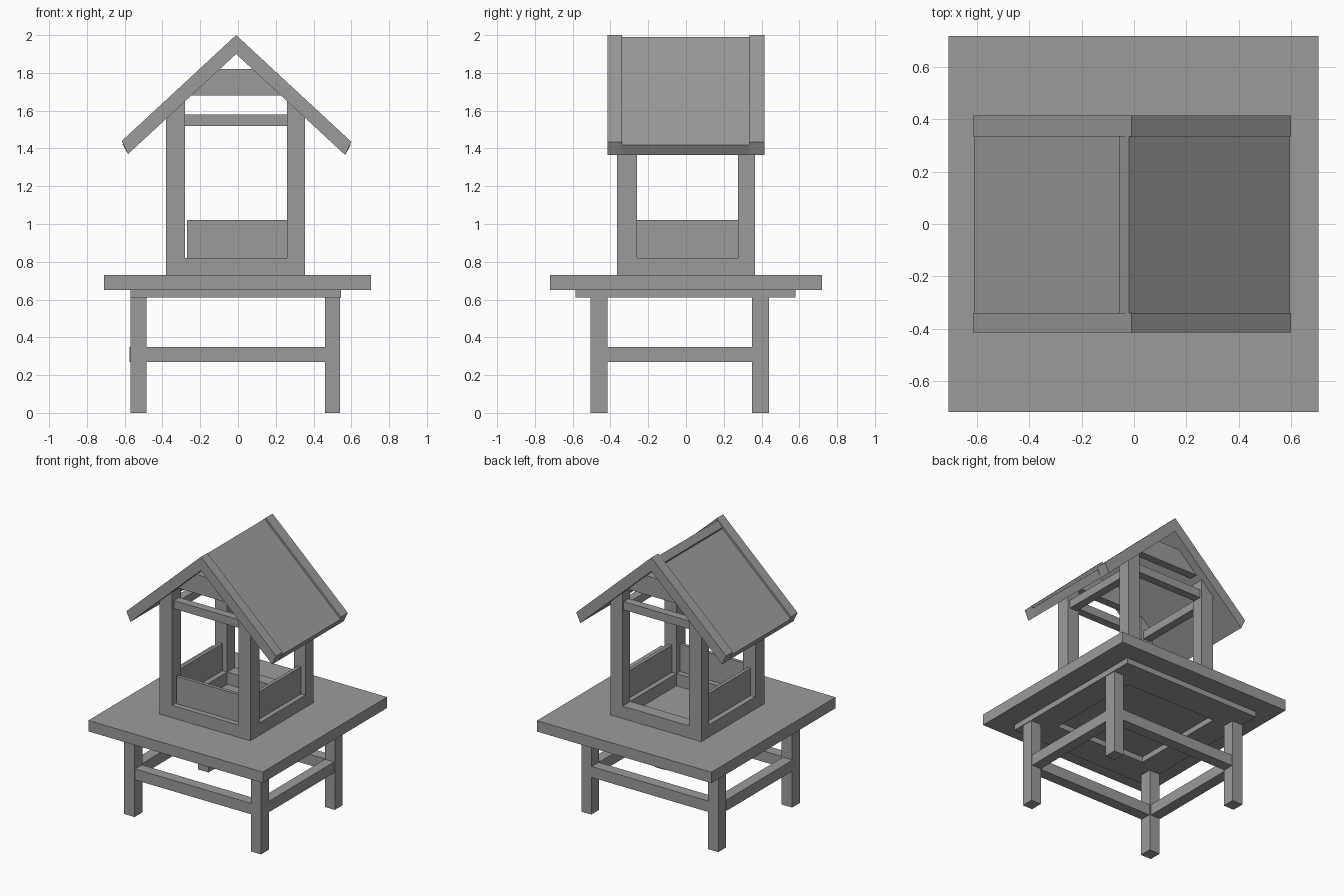
import bpy, bmesh

if "Cube" in bpy.data.objects:
    bpy.data.objects.remove(bpy.data.objects["Cube"])

grey = bpy.data.materials.new("plain grey")
grey.diffuse_color = (0.33, 0.33, 0.33, 1)
grey.use_nodes = True
grey.node_tree.nodes["Principled BSDF"].inputs["Base Color"].default_value = grey.diffuse_color


def prism(name, pts, y0, y1):
    """Extrude an outline in x and z from y0 to y1."""
    bm = bmesh.new()
    face = bm.faces.new([bm.verts.new((x, y0, z)) for x, z in pts])
    new = bmesh.ops.extrude_face_region(bm, geom=[face])["geom"]
    for v in new:
        if isinstance(v, bmesh.types.BMVert):
            v.co.y = y1
    bmesh.ops.recalc_face_normals(bm, faces=bm.faces)
    mesh = bpy.data.meshes.new(name)
    bm.to_mesh(mesh)
    bm.free()
    mesh.materials.append(grey)
    ob = bpy.data.objects.new(name, mesh)
    bpy.context.collection.objects.link(ob)
    return ob


def box(name, x0, x1, y0, y1, z0, z1):
    return prism(name, [(x0, z0), (x1, z0), (x1, z1), (x0, z1)], y0, y1)


SLOPE, RIDGE = 0.926, -0.01


def under(x, top=1.90):
    """Height of the roof slope at x, below a given apex height."""
    return top - SLOPE * abs(x - RIDGE)


# Table: legs, rails, under-frame, top
LX = [(-0.57, -0.485), (0.46, 0.54)]
LY = [(-0.505, -0.415), (0.35, 0.44)]
for x in LX:
    for y in LY:
        box("table_leg", *x, *y, 0, 0.61)
for y in LY:
    box("long_rail", -0.485, 0.46, y[0] + 0.005, y[1] - 0.005, 0.27, 0.35)
box("left_rail", -0.575, -0.495, -0.415, 0.35, 0.27, 0.35)
box("right_rail", 0.46, 0.535, -0.415, 0.35, 0.27, 0.35)
for y in [(-0.585, -0.365), (0.365, 0.58)]:
    box("under_frame_end", -0.57, 0.545, *y, 0.61, 0.65)
for x in [(-0.57, -0.38), (0.355, 0.545)]:
    box("under_frame_side", *x, -0.365, 0.365, 0.61, 0.65)
box("table_top", -0.71, 0.705, -0.72, 0.72, 0.65, 0.73)

# House posts, cut to the roof slope
PX = [(-0.38, -0.28), (0.26, 0.355)]
PY = [(-0.365, -0.26), (0.275, 0.365)]
for a, b in PX:
    for y in PY:
        prism("post", [(a, 0.73), (b, 0.73), (b, under(b)), (a, under(a))], *y)

# Base beams, top beams and gable boards
for y in PY:
    box("base_beam", -0.28, 0.26, *y, 0.73, 0.82)
    mid = sum(y) / 2
    box("top_beam", -0.28, 0.26, mid - 0.03, mid + 0.03, 1.52, 1.58)
    w0, w1 = (1.90 - 1.68) / SLOPE, (1.90 - 1.82) / SLOPE
    prism("gable_board", [(RIDGE - w0, 1.68), (RIDGE + w0, 1.68),
                          (RIDGE + w1, 1.82), (RIDGE - w1, 1.82)],
          mid - 0.03, mid + 0.03)
for x in PX:
    box("side_base_beam", *x, -0.26, 0.275, 0.73, 0.82)
    mid = sum(x) / 2
    box("side_top_beam", mid - 0.03, mid + 0.03, -0.26, 0.275, 1.48, 1.54)
    box("side_panel", mid - 0.012, mid + 0.012, -0.26, 0.275, 0.82, 1.02)
box("front_panel", -0.27, 0.26, -0.325, -0.3, 0.82, 1.02)

# Roof edge rafters on both gables
for y in [(-0.415, -0.34), (0.335, 0.415)]:
    for end, foot in [(0.60, 0.567), (-0.615, -0.582)]:
        prism("roof_rafter", [(RIDGE, 2.0), (end, under(end, 2.0)),
                              (foot, under(foot)), (RIDGE, 1.90)], *y)

# Recessed roof boards; the right one laps over the left at the ridge
T = 1.98
prism("right_roof_board", [(-0.02, T + 0.009), (0.597, under(0.597, T)),
                           (0.567, under(0.567)), (RIDGE, 1.90),
                           (-0.057, 1.945)], -0.34, 0.335)
prism("left_roof_board", [(-0.057, under(-0.057, T)), (-0.612, under(-0.612, T)),
                          (-0.582, under(-0.582)), (RIDGE, 1.90)], -0.34, 0.335)
